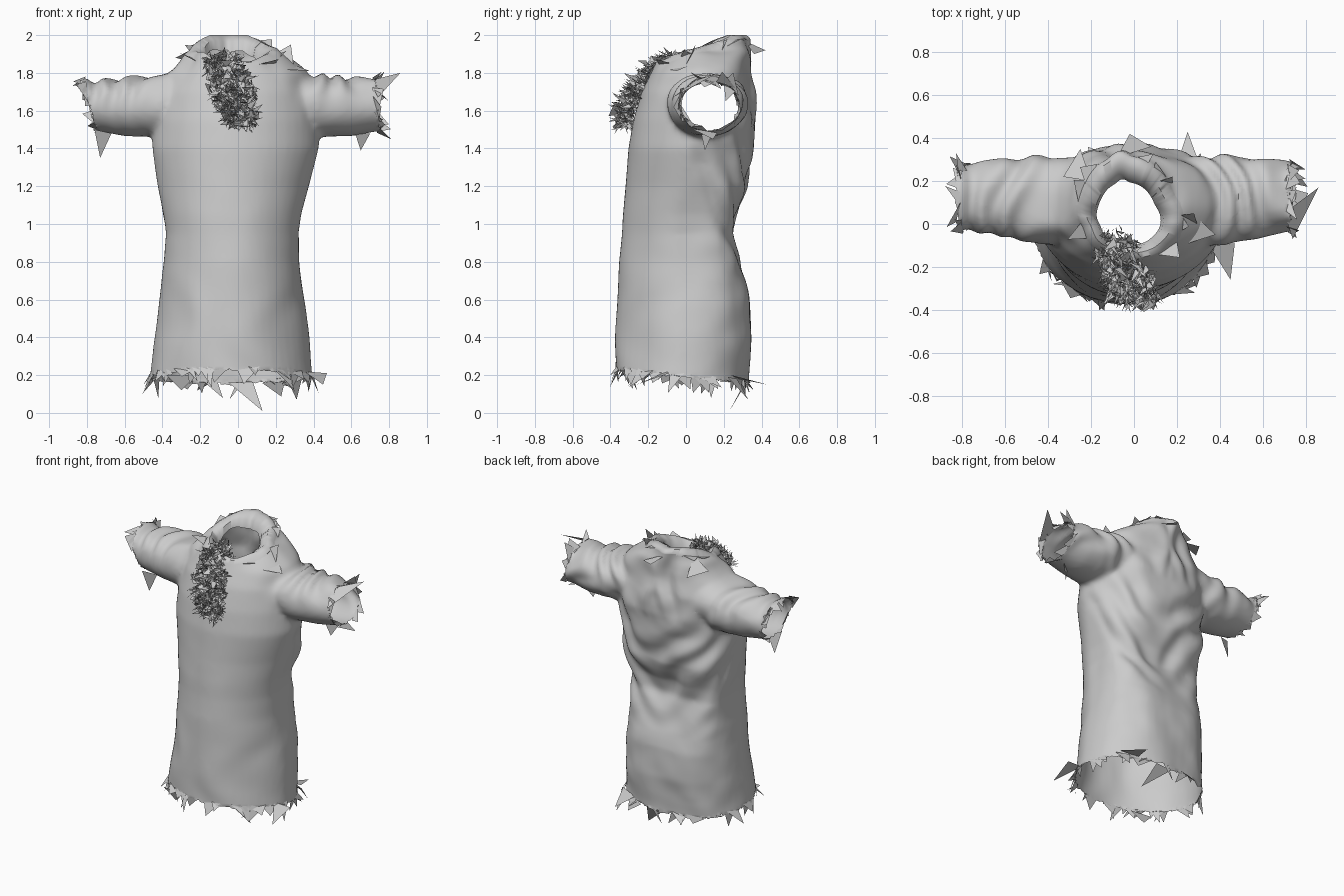
import bpy, bmesh, math, random
from mathutils import Vector, noise

random.seed(7)
cube = bpy.data.objects.get("Cube")
if cube:
    bpy.data.objects.remove(cube, do_unlink=True)

SIDES = 48


def clamp(v):
    return max(0.0, min(1.0, v))


def jitter(amount):
    return Vector(random.uniform(-amount, amount) for _ in range(3))


def loft(bm, rows, place, keel):
    """Closed solid through rings (position, a min, a max, b min, b max, rear roundness)."""
    rings = []
    for pos, a0, a1, b0, b1, rear in rows:
        ring = []
        for i in range(SIDES):
            t = math.tau * i / SIDES
            c, s = math.cos(t), math.sin(t)
            pa, pb = (rear, rear) if s > 0 else (1.0, keel)
            a = (a0 + a1) / 2 + (a1 - a0) / 2 * math.copysign(abs(c) ** pa, c)
            b = (b0 + b1) / 2 + (b1 - b0) / 2 * math.copysign(abs(s) ** pb, s)
            ring.append(bm.verts.new(place(pos, a, b)))
        rings.append(ring)
    faces = [bm.faces.new(rings[0]), bm.faces.new(rings[-1])]
    for low, high in zip(rings, rings[1:]):
        for i in range(SIDES):
            j = (i + 1) % SIDES
            faces.append(bm.faces.new((low[i], low[j], high[j], high[i])))
    bmesh.ops.recalc_face_normals(bm, faces=faces)


def add_object(name, bm):
    mesh = bpy.data.meshes.new(name)
    bm.to_mesh(mesh)
    bm.free()
    obj = bpy.data.objects.new(name, mesh)
    bpy.context.collection.objects.link(obj)
    return obj


def cut(bm, point, normal, in_region):
    """Remove the part of the region that lies beyond the plane."""
    faces = [f for f in bm.faces if in_region(f.calc_center_median())]
    geom = set(faces)
    for f in faces:
        geom.update(f.verts, f.edges)
    bmesh.ops.bisect_plane(bm, geom=list(geom), plane_co=point, plane_no=normal,
                           clear_outer=True)


def triangle(bm, *points):
    bm.faces.new([bm.verts.new((p[0], p[1], min(p[2], 2.0))) for p in points])


def at_neck(co):
    return co.z > 1.78 and abs(co.x) < 0.4


def fold_height(co):
    """Cloth folds as an offset along the surface normal."""
    x, y, z = co
    n = noise.noise(co * 3)
    back = clamp((y - 0.02) / 0.2)
    body = clamp((0.5 - abs(x)) / 0.12)
    # Hanging curved folds on the back
    window = clamp((z - 0.7) / 0.25) * clamp((1.7 - z) / 0.3)
    h = 0.01 * back * body * window * math.sin(24 * (z - 1.7 * abs(x) ** 1.5) + 3 * n)
    # Slanted creases over the shoulders and sleeves
    upper = clamp((z - 1.5) / 0.2) * clamp((y + 0.15) / 0.15)
    h += 0.012 * upper * math.sin(36 * abs(x) + 14 * y + 8 * n)
    # Soft lengthwise folds in the skirt
    h += 0.006 * clamp(1.2 - z) * math.sin(17 * x + 3 * n)
    # Side crease running down from the armpit
    if z < 1.42:
        depth = 0.012 * clamp((0.25 - y) / 0.12) * clamp((1.42 - z) / 0.1)
        h -= depth * math.exp(-((y - 0.05 - (1.42 - z) * 0.34) / 0.04) ** 2)
    return h + 0.006 * noise.noise(co * 7) * (0.2 + back)


# Solid torso and sleeves, fused into one cloth skin
solid = bmesh.new()
torso = [
    (0.0, -0.47, 0.40, -0.38, 0.33, 0.85), (0.2, -0.47, 0.40, -0.38, 0.33, 0.85),
    (0.4, -0.445, 0.375, -0.375, 0.35, 0.8), (0.6, -0.42, 0.35, -0.365, 0.34, 0.7),
    (0.8, -0.39, 0.325, -0.355, 0.285, 0.5), (0.95, -0.38, 0.32, -0.34, 0.24, 0.36),
    (1.05, -0.395, 0.335, -0.335, 0.255, 0.4), (1.2, -0.425, 0.375, -0.32, 0.32, 0.65),
    (1.4, -0.455, 0.43, -0.305, 0.35, 0.95), (1.55, -0.45, 0.43, -0.28, 0.375, 0.95),
    (1.7, -0.42, 0.41, -0.235, 0.36, 0.9), (1.8, -0.37, 0.37, -0.185, 0.335, 0.88),
    (1.87, -0.29, 0.27, -0.155, 0.33, 0.88), (1.93, -0.25, 0.19, -0.145, 0.33, 0.88),
    (2.1, -0.22, 0.12, -0.13, 0.33, 0.88)]
sleeve = [
    (0.2, -0.08, 0.3, 1.52, 1.82, 0.9), (0.42, -0.1, 0.32, 1.46, 1.79, 0.9),
    (0.6, -0.06, 0.3, 1.465, 1.77, 0.9), (0.75, -0.035, 0.285, 1.49, 1.76, 0.9),
    (0.95, -0.01, 0.27, 1.53, 1.755, 0.9)]
loft(solid, torso, lambda p, a, b: (a, b, p), 1.2)
for side in (-1, 1):
    loft(solid, sleeve, lambda p, a, b: (side * p, a, b), 1.0)
shirt = add_object("shirt", solid)
remesh = shirt.modifiers.new("fuse", 'REMESH')
remesh.mode = 'VOXEL'
remesh.voxel_size = 0.016
soften = shirt.modifiers.new("soften", 'SMOOTH')
soften.iterations = 8
fused = bpy.data.meshes.new_from_object(
    shirt.evaluated_get(bpy.context.evaluated_depsgraph_get()))
shirt.modifiers.clear()

# Open the hem, cuffs and neck, then press in the folds
bm = bmesh.new()
bm.from_mesh(fused)
bpy.data.meshes.remove(fused)
cut(bm, (0, 0, 0.19), (0, -0.1, -1), lambda c: c.z < 0.6)
cut(bm, (-0.79, 0, 1.63), (-1, 0, -0.3), lambda c: c.x < -0.55)
cut(bm, (0.74, 0, 1.63), (1, 0, 0.1), lambda c: c.x > 0.55)
cut(bm, (0, -0.15, 1.84), (0, -0.3, 1), lambda c: c.z > 1.7)
bm.normal_update()
for v, h in [(v, fold_height(v.co)) for v in bm.verts]:
    v.co += v.normal * h

# Torn scraps along every open edge
rim = [e for e in bm.edges if e.is_boundary]
scraps = bmesh.new()
for e in rim:
    face = e.link_faces[0]
    mid = (e.verts[0].co + e.verts[1].co) / 2
    out = (mid - face.calc_center_median()).normalized()
    along = (e.verts[1].co - e.verts[0].co).normalized()
    neck = at_neck(mid)
    if random.random() < (0.08 if neck else 0.19):
        width = random.uniform(0.02, 0.07)
        length = random.uniform(0.01, 0.1 if mid.z < 1 else 0.06)
        if neck:
            out = (face.normal - Vector((0, 0, 0.4))).normalized()
        tip = mid + out * length + face.normal * random.uniform(-0.03, 0.05)
        triangle(scraps, mid - along * width - out * 0.02, mid + along * width,
                 tip + along * random.uniform(-0.07, 0.07))
for v in {v for e in rim for v in e.verts if not at_neck(v.co)}:
    v.co += jitter(0.008)

# Larger loose scraps
for points in (
        ((-0.05, 0.31, 0.16), (0.08, 0.32, 0.16), (0.13, 0.23, 0.01)),
        ((0.2, 0.28, 0.18), (0.32, 0.24, 0.2), (0.25, 0.43, 0.15)),
        ((0.26, 0.27, 0.18), (0.34, 0.22, 0.19), (0.31, 0.33, 0.07)),
        ((0.35, -0.1, 0.22), (0.47, -0.09, 0.21), (0.45, -0.26, 0.15)),
        ((-0.38, -0.28, 0.2), (-0.22, -0.3, 0.2), (-0.3, -0.26, 0.12)),
        ((-0.76, 0.02, 1.5), (-0.67, 0.06, 1.48), (-0.73, 0.06, 1.35)),
        ((0.62, 0.08, 1.48), (0.7, 0.14, 1.48), (0.65, 0.1, 1.39)),
        ((0.7, 0.05, 1.76), (0.74, -0.07, 1.67), (0.86, 0.17, 1.8)),
        ((0.7, 0.2, 1.75), (0.73, 0.26, 1.7), (0.8, 0.21, 1.65)),
        ((-0.82, 0.25, 1.74), (-0.76, 0.22, 1.69), (-0.83, 0.33, 1.72)),
        ((0.14, 0.03, 1.87), (0.3, -0.02, 1.8), (0.28, 0.05, 1.95)),
        ((0.2, 0.12, 1.88), (0.38, -0.05, 1.81), (0.22, -0.1, 1.82)),
        ((-0.2, 0.2, 1.95), (-0.33, 0.22, 1.88), (-0.25, 0.35, 1.86)),
        ((-0.08, 0.31, 1.97), (0.08, 0.36, 1.9), (-0.02, 0.42, 1.92))):
    triangle(scraps, *points)
add_object("torn_edges", scraps)

# Rolled collar turned in around the neck, deepest at the rear
edges = [e for e in rim if at_neck(e.verts[0].co)]
for scale, rise in ((0.94, 0.02), (0.86, 0.01), (0.8, -0.03), (0.93, -0.05)):
    made = bmesh.ops.extrude_edge_only(bm, edges=edges)["geom"]
    edges = [g for g in made if isinstance(g, bmesh.types.BMEdge)]
    for v in (g for g in made if isinstance(g, bmesh.types.BMVert)):
        v.co.x = -0.035 + (v.co.x + 0.035) * scale
        v.co.y = 0.01 + (v.co.y - 0.01) * scale
        v.co.z = min(2.0, v.co.z + rise + 0.015 * noise.noise(v.co * 9))
bmesh.ops.recalc_face_normals(bm, faces=bm.faces[:])
bm.to_mesh(shirt.data)
bm.free()
bpy.ops.object.select_all(action='DESELECT')
shirt.select_set(True)
bpy.context.view_layer.objects.active = shirt
bpy.ops.object.shade_smooth_by_angle(angle=math.radians(50))

# Shaggy ruff of small shards from the neck down the chest
path = [Vector(p) for p in ((-0.08, -0.05, 1.87), (-0.07, -0.16, 1.83),
                            (-0.03, -0.26, 1.71), (0.0, -0.325, 1.6), (0.015, -0.32, 1.53))]
ruff = bmesh.new()
for _ in range(850):
    t = random.random() * (len(path) - 1)
    i = int(t)
    spot = path[i].lerp(path[i + 1], t - i)
    reach = 0.06 + 0.045 * math.sin(math.pi * clamp(t / 4))
    spot += Vector((random.uniform(-1, 1) * reach, random.uniform(-0.03, 0.03),
                    random.uniform(-0.03, 0.03)))
    size = random.uniform(0.012, 0.035)
    tip = spot + jitter(0.055) + Vector((0, -0.015, 0))
    triangle(ruff, spot + jitter(size), spot + jitter(size), tip)
add_object("chest_ruff", ruff)
